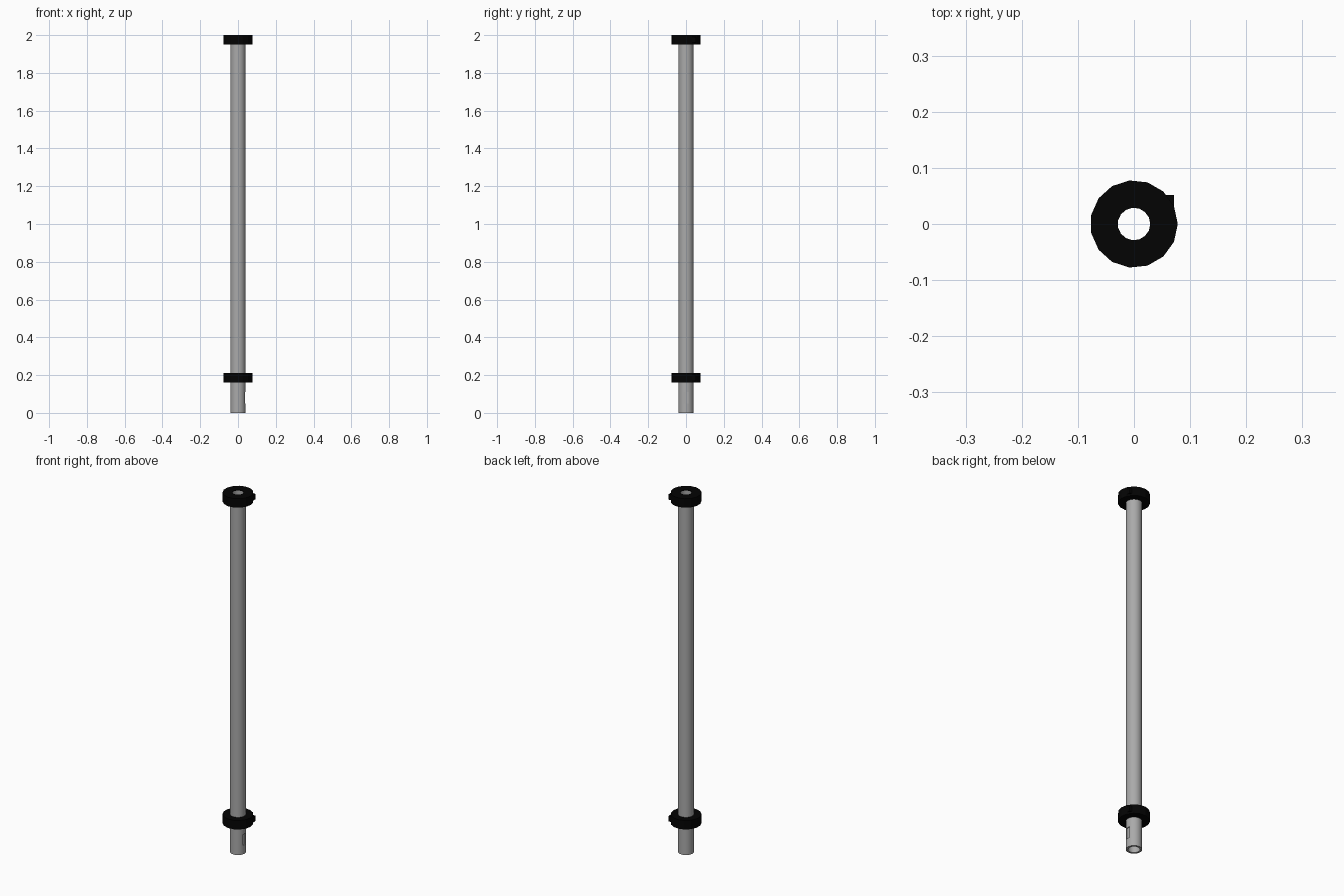
import bpy, bmesh, math

if "Cube" in bpy.data.objects:
    bpy.data.objects.remove(bpy.data.objects["Cube"])


def material(name, v):
    m = bpy.data.materials.new(name)
    m.diffuse_color = (v, v, v, 1)
    m.use_nodes = True
    m.node_tree.nodes["Principled BSDF"].inputs["Base Color"].default_value = m.diffuse_color
    return m


black = material("black_plastic", 0.001)
steel = material("dark_steel", 0.4)


def ring(name, profile, sides, mat):
    """Revolve a closed (radius, height) profile around z."""
    bm = bmesh.new()
    loops = []
    for i in range(sides):
        a = 2 * math.pi * i / sides
        loops.append([bm.verts.new((r * math.cos(a), r * math.sin(a), z)) for r, z in profile])
    n = len(profile)
    for i in range(sides):
        p, q = loops[i], loops[(i + 1) % sides]
        for j in range(n):
            k = (j + 1) % n
            bm.faces.new((p[j], q[j], q[k], p[k]))
    bmesh.ops.recalc_face_normals(bm, faces=bm.faces)
    return finish(name, bm, mat)


def box(name, centre, size, mat):
    bm = bmesh.new()
    bmesh.ops.create_cube(bm, size=1)
    bmesh.ops.scale(bm, vec=size, verts=bm.verts)
    ob = finish(name, bm, mat)
    ob.location = centre
    return ob


def finish(name, bm, mat):
    me = bpy.data.meshes.new(name)
    bm.to_mesh(me)
    bm.free()
    me.materials.append(mat)
    ob = bpy.data.objects.new(name, me)
    bpy.context.collection.objects.link(ob)
    return ob


# Hollow tube, its upper rim tucked under the top collar
tube = ring("tube", [(0.04, 0), (0.04, 1.996), (0.029, 1.996), (0.029, 0)], 32, steel)

# Shallow locking recess near the bottom on the right side
cutter = box("recess_cutter", (0.0545, 0, 0.08), (0.04, 0.024, 0.06), steel)
cutter.hide_render = True
cut = tube.modifiers.new("recess", "BOOLEAN")
cut.object = cutter
cut.solver = "EXACT"
bpy.context.view_layer.objects.active = tube
tube.select_set(True)
bpy.ops.object.modifier_apply(modifier=cut.name)
bpy.data.objects.remove(cutter)
bpy.ops.object.shade_smooth_by_angle(angle=math.radians(30))

# Faceted collars, each with a small tab; the top one has a lip over the tube's rim
for name, z0, lip in (("top_collar", 1.95, True), ("lower_collar", 0.16, False)):
    z1 = z0 + 0.05
    inner = [(0.029, z1), (0.029, z1 - 0.004)] if lip else [(0.039, z1)]
    ring(name, [(0.078, z0), (0.078, z1)] + inner + [(0.039, z1 - 0.004), (0.039, z0)], 15, black)
    box(name + "_tab", (0.058, 0.041, z0 + 0.025), (0.026, 0.022, 0.03), black)
